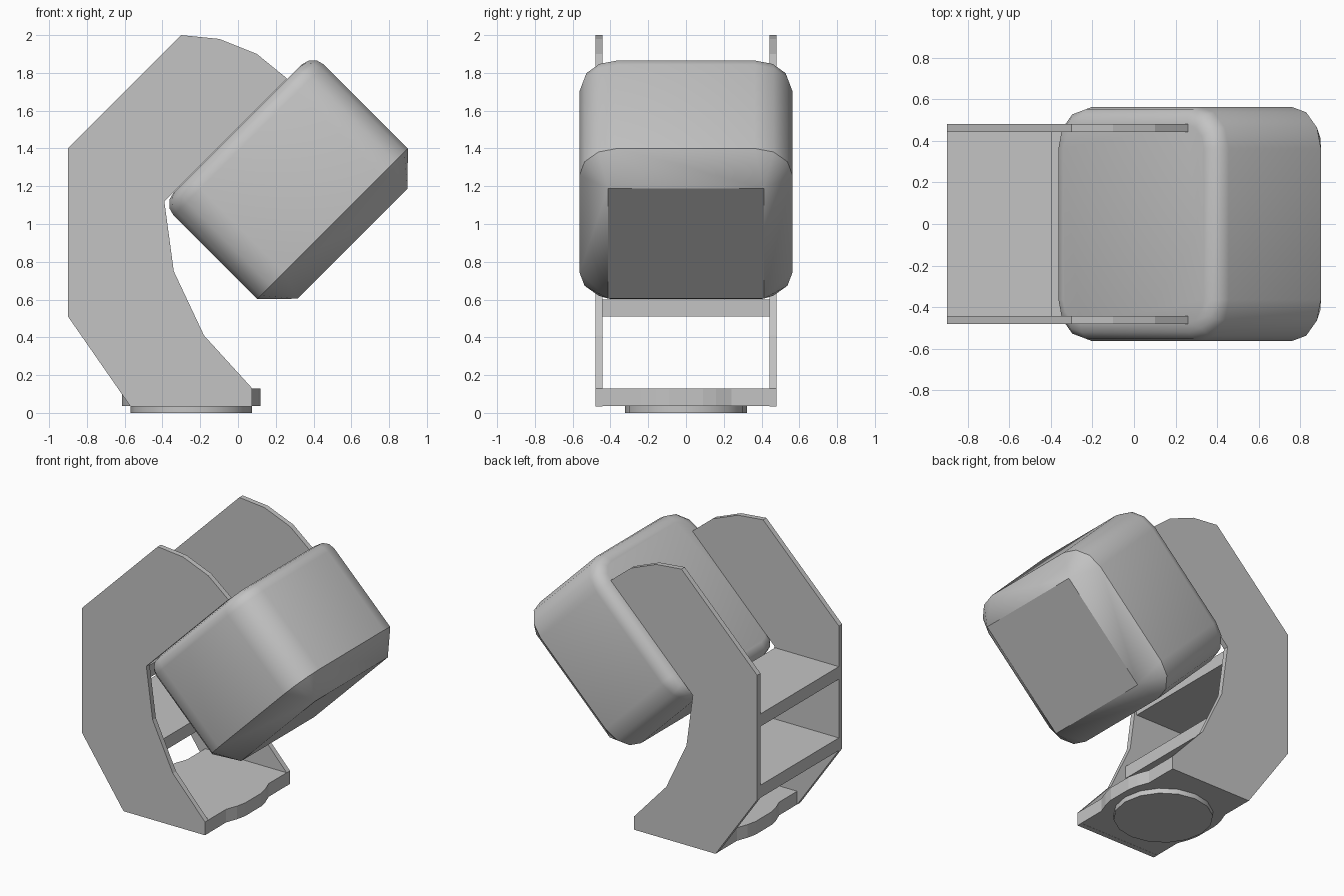
import bpy, bmesh
from math import sin, cos, pi, sqrt, radians

cube = bpy.data.objects.get("Cube")
if cube:
    bpy.data.objects.remove(cube, do_unlink=True)

grey = bpy.data.materials.new("light grey")
grey.use_nodes = True
GREY = (0.55, 0.55, 0.55, 1)
grey.diffuse_color = GREY
grey.node_tree.nodes["Principled BSDF"].inputs["Base Color"].default_value = GREY


def loft(name, rings):
    """Bridge equal-length rings of points and cap both ends."""
    bm = bmesh.new()
    loops = [[bm.verts.new(p) for p in ring] for ring in rings]
    n = len(loops[0])
    for a, b in zip(loops, loops[1:]):
        for i in range(n):
            j = (i + 1) % n
            bm.faces.new((a[i], a[j], b[j], b[i]))
    bm.faces.new(loops[0])
    bm.faces.new(loops[-1])
    bmesh.ops.remove_doubles(bm, verts=bm.verts, dist=0.0005)
    bmesh.ops.recalc_face_normals(bm, faces=bm.faces)
    mesh = bpy.data.meshes.new(name)
    bm.to_mesh(mesh)
    bm.free()
    mesh.materials.append(grey)
    obj = bpy.data.objects.new(name, mesh)
    bpy.context.collection.objects.link(obj)
    return obj


def smooth(obj):
    bpy.ops.object.select_all(action='DESELECT')
    obj.select_set(True)
    bpy.context.view_layer.objects.active = obj
    bpy.ops.object.shade_smooth_by_angle(angle=radians(35))


def box(name, x0, x1, y, z0, z1):
    rect = [(x0, -y), (x1, -y), (x1, y), (x0, y)]
    return loft(name, [[(a, b, z) for a, b in rect] for z in (z0, z1)])


# Curved side plates, outline in x and z
outline = [(-0.3, 2), (-0.9, 1.4), (-0.9, 0.51), (-0.57, 0.035), (0.075, 0.035),
           (0.075, 0.13), (-0.18, 0.41), (-0.34, 0.75), (-0.39, 1.12),
           (0.26, 1.77), (0.1, 1.9), (-0.1, 1.98)]
for name, s in (("front_side_plate", -1), ("back_side_plate", 1)):
    loft(name, [[(x, s * y, z) for x, z in outline] for y in (0.443, 0.48)])

# Shelves bracing the plates
box("lower_shelf", -0.9, -0.3, 0.443, 0.51, 0.6)
box("upper_shelf", -0.9, -0.395, 0.443, 1.02, 1.11)

# Base slab with a bulge in the middle of both edges
MID = -0.2475
steps = [0.479, 0.24, 0.16, 0.09]
ys = [-y for y in steps] + steps[::-1]
bulge = [0, 0, 0.03, 0.045, 0.045, 0.03, 0, 0]
edge = [(0.3225 + b, y) for b, y in zip(bulge, ys)]
edge += [(-x, -y) for x, y in edge]
loft("base_slab", [[(MID + x, y, z) for x, y in edge] for z in (0.036, 0.13)])

# Round foot
N = 16
foot = loft("round_foot", [[(MID + 0.3225 * cos(2 * pi * i / N),
                             0.3225 * sin(2 * pi * i / N), z) for i in range(N)]
                           for z in (0, 0.036)])
smooth(foot)


# Tilted housing: rounded square sections along an axis 45 degrees downwards
def section(depth, half, radius):
    ring = []
    for corner in range(4):
        for step in range(4):
            a = pi / 2 * corner + pi / 6 * step
            sx = 1 if corner in (0, 3) else -1
            sy = 1 if corner in (0, 1) else -1
            u = 1.062 + sx * (half - radius) + radius * cos(a)
            y = sy * (half - radius) + radius * sin(a)
            ring.append(((u + depth) / sqrt(2), y, (u - depth) / sqrt(2)))
    return ring


BACK, HALF, ROUND, R = -1.066, 0.564, 0.2, 0.085
rings = []
for k in range(4):
    a = pi / 6 * k
    inset = R * (1 - sin(a))
    rings.append(section(BACK + R * (1 - cos(a)), HALF - inset, ROUND - inset))
rings.append(section(-0.354, HALF, ROUND))
rings.append(section(-0.205, 0.412, 0))
smooth(loft("tilted_housing", rings))
